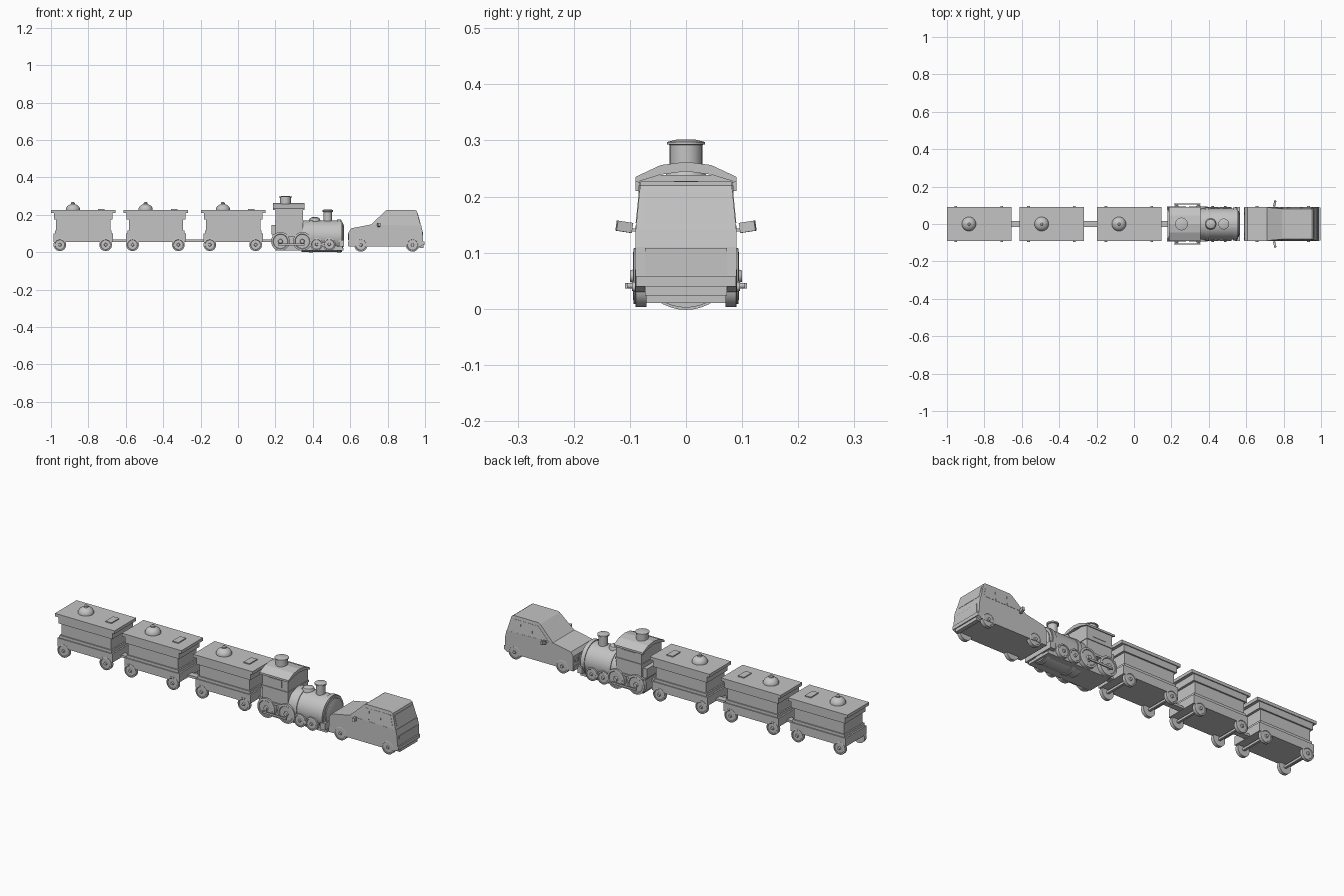
import bpy, bmesh, math
from mathutils import Matrix, Vector

if "Cube" in bpy.data.objects:
    bpy.data.objects.remove(bpy.data.objects["Cube"])

grey = bpy.data.materials.new("grey")
grey.diffuse_color = (0.55, 0.55, 0.55, 1)
grey.use_nodes = True
grey.node_tree.nodes["Principled BSDF"].inputs["Base Color"].default_value = grey.diffuse_color


def finish(name, bm, smooth=False):
    bmesh.ops.recalc_face_normals(bm, faces=bm.faces[:])
    me = bpy.data.meshes.new(name)
    bm.to_mesh(me)
    bm.free()
    me.materials.append(grey)
    ob = bpy.data.objects.new(name, me)
    bpy.context.collection.objects.link(ob)
    if smooth:
        bpy.ops.object.select_all(action='DESELECT')
        ob.select_set(True)
        bpy.context.view_layer.objects.active = ob
        bpy.ops.object.shade_smooth_by_angle(angle=math.radians(35))
    return ob


def box(name, x0, x1, y0, y1, z0, z1):
    bm = bmesh.new()
    m = Matrix.Translation(((x0 + x1) / 2, (y0 + y1) / 2, (z0 + z1) / 2))
    bmesh.ops.create_cube(bm, size=1, matrix=m @ Matrix.Diagonal((x1 - x0, y1 - y0, z1 - z0, 1)))
    return finish(name, bm)


def lathe(name, profile, origin, axis='Z', n=32):
    """Revolve (radius, height) pairs around an axis through origin."""
    bm = bmesh.new()
    rings = []
    for r, h in profile:
        ring = []
        for i in range(n):
            a = 2 * math.pi * i / n
            c, s = r * math.cos(a), r * math.sin(a)
            p = {'Z': (c, s, h), 'X': (h, c, s), 'Y': (c, h, s)}[axis]
            ring.append(bm.verts.new(Vector(p) + Vector(origin)))
        rings.append(ring)
    for a, b in zip(rings, rings[1:]):
        for i in range(n):
            bm.faces.new((a[i], a[(i + 1) % n], b[(i + 1) % n], b[i]))
    bm.faces.new(rings[0])
    bm.faces.new(rings[-1])
    return finish(name, bm, True)


def prism(name, pts, half):
    """Side profile of (x, z) pairs spanning y; half(z) gives the half width."""
    bm = bmesh.new()
    sides = [[bm.verts.new((x, s * half(z), z)) for x, z in pts] for s in (-1, 1)]
    n = len(pts)
    for i in range(n):
        j = (i + 1) % n
        bm.faces.new((sides[0][i], sides[0][j], sides[1][j], sides[1][i]))
    for s in sides:
        bm.faces.new(s)
    return finish(name, bm)


def wheels(name, xs, r, z, y0, y1):
    w = y1 - y0
    for x in xs:
        for s in (-1, 1):
            lathe(name, [(r, 0), (r, w * s * .75), (r * .8, w * s * .8), (r * .75, w * s * .7),
                         (r * .25, w * s * .7), (r * .2, w * s)], (x, s * y0, z), 'Y', 28)
        box(name + "_axle", x - .006, x + .006, -y0, y0, z - .006, z + .006)


# Wagons
for cx in (-.8275, -.439, -.0255):
    for part, hx, hy, z0, z1 in (("base", .16, .088, .055, .1), ("belt", .152, .083, .1, .115),
                                 ("wall", .145, .077, .115, .176), ("frieze", .157, .085, .176, .21),
                                 ("roof", .173, .09, .21, .226)):
        box("wagon_" + part, cx - hx, cx + hx, -hy, hy, z0, z1)
    lathe("wagon_roof_dome", [(.038, 0), (.038, .008), (.032, .019), (.022, .027), (.011, .031),
                              (.011, .037), (.006, .042)], (cx - .055, 0, .226))
    box("wagon_roof_vent", cx + .08, cx + .115, -.032, .032, .226, .231)
    wheels("wagon_wheel", (cx - .125, cx + .12), .034, .04, .072, .095)

# Couplings
for x0, x1 in ((-.67, -.59), (-.285, -.18), (.13, .21)):
    box("coupling", x0, x1, -.016, .016, .056, .068)

# Locomotive chassis
box("loco_base_plate", .2, .565, -.07, .07, .01, .024)
box("loco_frame", .19, .56, -.068, .068, .024, .09)
box("loco_front_beam", .54, .567, -.09, .09, .03, .065)
wheels("loco_driving_wheel", (.227, .344), .05, .058, .072, .1)
wheels("loco_front_wheel", (.42, .488), .034, .042, .072, .095)
for s in (-1, 1):
    y = sorted((s * .104, s * .109))
    box("loco_side_rod", .215, .356, *y, .036, .046)
    for x in (.227, .344):
        lathe("loco_crank_pin", [(.005, s * .09), (.005, s * .109)], (x, 0, .041), 'Y', 12)

# Boiler with front ring and door
lathe("boiler", [(.084, .34), (.084, .555)], (0, 0, .086), 'X', 40)
for x in (.38, .53):
    lathe("boiler_band", [(.088, x), (.088, x + .02)], (0, 0, .086), 'X', 40)
lathe("boiler_door", [(.07, .55), (.07, .56), (.05, .566), (.015, .568)], (0, 0, .09), 'X')
lathe("boiler_dome", [(.03, 0), (.03, .01), (.025, .02), (.012, .026)], (.41, 0, .162))
lathe("funnel", [(.023, 0), (.023, .055), (.029, .057), (.029, .064), (.02, .068)], (.48, 0, .16))

# Cab
box("cab_body", .2, .348, -.083, .083, .088, .232)
box("cab_belt", .197, .351, -.087, .087, .16, .17)
box("cab_floor", .185, .355, -.09, .09, .085, .096)
box("cab_back_bunker", .178, .2, -.07, .07, .096, .145)
for s in (-1, 1):
    box("cab_window", .235, .313, *sorted((s * .082, s * .085)), .182, .22)

# Arched cab roof
bm = bmesh.new()
under = [(-.09, .225), (-.045, .239), (0, .245), (.045, .239), (.09, .225)]
over = [(.09, .235), (.045, .256), (0, .262), (-.045, .256), (-.09, .235)]
ends = [[bm.verts.new((x, y, z)) for y, z in under + over] for x in (.188, .356)]
for i in range(10):
    j = (i + 1) % 10
    bm.faces.new((ends[0][i], ends[0][j], ends[1][j], ends[1][i]))
for e in ends:
    bm.faces.new(e)
finish("cab_roof", bm)
box("cab_gable", .2, .348, -.07, .07, .225, .238)
lathe("cab_chimney", [(.029, 0), (.029, .045), (.034, .046), (.034, .05), (.015, .055)], (.254, 0, .247))


# Car body and tapered cabin
def cabin_half(z):
    return .09 - .009 * (z - .138) / .089


prism("car_body", [(.592, .03), (.592, .108), (.606, .128), (.708, .148), (.98, .142),
                   (.987, .11), (.99, .04), (.975, .03)], lambda z: .09)
prism("car_cabin", [(.7, .138), (.715, .152), (.79, .222), (.80, .227), (.945, .227), (.956, .22),
                    (.979, .138)], cabin_half)
for pts in ([(.74, .153), (.80, .21), (.822, .21), (.822, .153)],
            [(.832, .153), (.832, .21), (.89, .21), (.89, .153)],
            [(.90, .153), (.90, .21), (.945, .21), (.96, .153)]):
    prism("car_side_windows", pts, lambda z: cabin_half(z) + .0012)


# Sloped front and rear glass plates
def pane(name, a, b, half, t):
    prism(name, [a, b, (b[0] + t, b[1]), (a[0] + t, a[1])], lambda z: half)


pane("car_windshield", (.729, .163), (.783, .2135), .074, -.002)
pane("car_rear_window", (.975, .15), (.9595, .208), .074, .002)
box("car_tail_panel", .98, .99, -.073, .073, .06, .108)
box("car_rear_bumper", .97, .996, -.089, .089, .04, .058)
box("car_rear_valance", .97, .991, -.073, .073, .024, .04)
box("car_front_bumper", .587, .61, -.089, .089, .034, .055)
box("car_grille", .589, .594, -.045, .045, .065, .1)
for s in (-1, 1):
    lathe("car_headlight", [(.013, .588), (.013, .594)], (0, s * .067, .084), 'X', 20)
    box("car_mirror_arm", .745, .752, *sorted((s * .085, s * .106)), .138, .143)
    mirror = box("car_mirror", -.006, .006, -.014, .014, -.009, .009)
    mirror.location = (.753, s * .11, .146)
    mirror.rotation_euler = (s * .15, 0, -s * .2)
wheels("car_wheel", (.657, .933), .036, .039, .07, .096)
